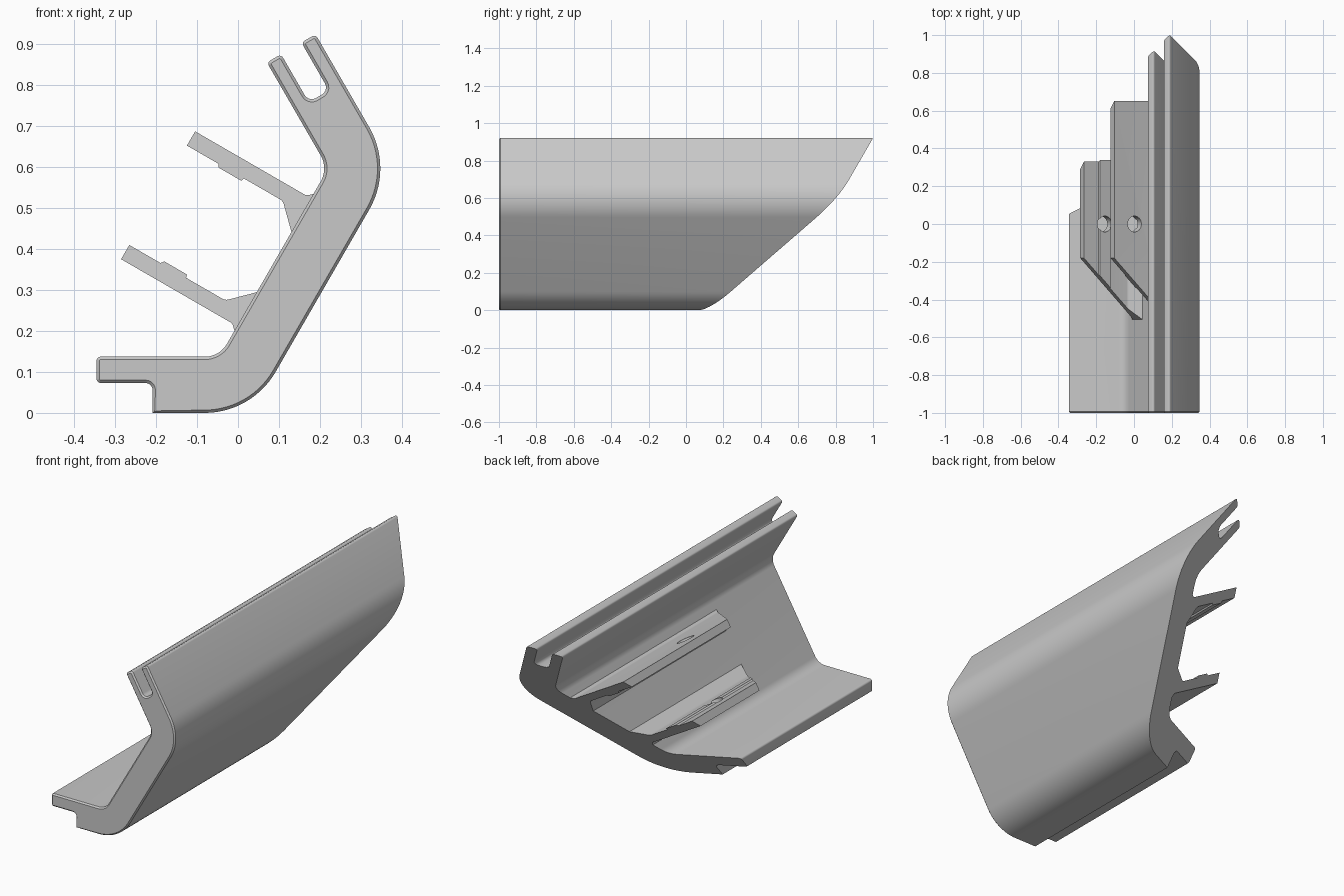
import bpy, bmesh, math
from mathutils import Vector, Matrix

if "Cube" in bpy.data.objects:
    bpy.data.objects.remove(bpy.data.objects["Cube"])

grey = bpy.data.materials.new("plain grey")
grey.use_nodes = True
grey.diffuse_color = (0.58, 0.58, 0.58, 1)
grey.node_tree.nodes["Principled BSDF"].inputs["Base Color"].default_value = (0.58, 0.58, 0.58, 1)

C, S = math.cos(math.radians(30)), 0.5
ALONG = Vector((S, C))      # web direction in the x-z section
ACROSS = Vector((C, -S))    # rib direction, towards the web


def rounded(corners):
    """Turn (point, radius) corners into a filleted outline."""
    out = []
    for i, (p, r) in enumerate(corners):
        if not r:
            out.append(p)
            continue
        a = (corners[i - 1][0] - p).normalized()
        b = (corners[(i + 1) % len(corners)][0] - p).normalized()
        half = a.angle(b) / 2
        t = r / math.tan(half)
        centre = p + (a + b).normalized() * r / math.sin(half)
        v1 = (p + a * t - centre).normalized()
        v2 = (p + b * t - centre).normalized()
        n = 14 if r > 0.05 else 5
        for k in range(n + 1):
            out.append(centre + (v1 * math.sin((1 - k / n) * v1.angle(v2))
                                 + v2 * math.sin(k / n * v1.angle(v2))).normalized() * r)
    return out


def mitre(p):
    """Slanted back end, running 45 degrees along the web."""
    return 0.108 + p.dot(ALONG)


def extrude(name, outline, front, back, chamfer=0):
    bm = bmesh.new()
    f = [bm.verts.new((p.x, front(p), p.y)) for p in outline]
    b = [bm.verts.new((p.x, back(p), p.y)) for p in outline]
    cap = bm.faces.new(f)
    bm.faces.new(b[::-1])
    for i in range(len(f)):
        bm.faces.new((f[i - 1], b[i - 1], b[i], f[i]))
    bmesh.ops.recalc_face_normals(bm, faces=bm.faces)
    if chamfer:
        bmesh.ops.inset_region(bm, faces=[cap], thickness=chamfer, depth=chamfer)
    mesh = bpy.data.meshes.new(name)
    bm.to_mesh(mesh)
    bm.free()
    mesh.materials.append(grey)
    ob = bpy.data.objects.new(name, mesh)
    bpy.context.collection.objects.link(ob)
    return ob


def activate(ob):
    bpy.ops.object.select_all(action='DESELECT')
    ob.select_set(True)
    bpy.context.view_layer.objects.active = ob


# Main bent rail: foot, sloping web and a slotted upper arm
thick = 0.137
low, high = Vector((0.034, 0)), Vector((0.378, 0.596))
tip = Vector((0.189, 0.923))
inward, down = Vector((-C, -S)), Vector((S, -C))


def arm(across, depth):
    return tip + inward * across + down * depth


edge, chamfer = 0.01, 0.007
rail = [
    (Vector((-0.208, 0)), 0), (low, 0.2), (high, 0.2),
    (arm(0, 0), edge), (arm(0.04, 0), edge),
    (arm(0.04, 0.135), 0.02), (arm(thick - 0.04, 0.135), 0.02),
    (arm(thick - 0.04, 0), edge), (arm(thick, 0), edge),
    (high - Vector((thick / C, 0)), 0.063),
    (Vector((low.x - thick * math.tan(math.radians(30)), thick)), 0.063),
    (Vector((-0.345, thick)), edge), (Vector((-0.345, 0.073)), edge),
    (Vector((-0.208, 0.073)), 0.018),
]
body = extrude("bent_rail", rounded(rail), lambda p: -1 + chamfer, mitre, chamfer)
parts = [body]


# Two mirrored ribs on the inner side, each with a pad, gussets and a hole
def rib(name, origin, side):
    h, pad, w = 0.02, 0.124, 0.036
    shape = [
        (0, h, 0), (pad - w, h, 0), (pad - w + 0.006, h + 0.008, 0),
        (pad + w - 0.002, h + 0.008, 0), (pad + w, h, 0),
        (0.27, h, 0.02), (0.33, 0.079, 0), (0.345, 0.079, 0),
        (0.345, -0.036, 0), (0.33, -0.036, 0), (0.313, -h, 0.015), (0, -h, 0),
    ]
    corners = [(origin + ACROSS * s + ALONG * n * side, r) for s, n, r in shape]
    ob = extrude(name, rounded(corners),
                 lambda p: -0.18 - (p - origin).dot(ACROSS), mitre)
    # screw hole cutter
    c = origin + ACROSS * pad
    bm = bmesh.new()
    bmesh.ops.create_cone(bm, cap_ends=True, segments=32, radius1=0.042, radius2=0.042,
                          depth=0.15, matrix=Matrix.Translation((c.x, 0, c.y))
                          @ Matrix.Rotation(math.radians(30), 4, 'Y'))
    mesh = bpy.data.meshes.new("hole_cutter")
    bm.to_mesh(mesh)
    bm.free()
    mesh.materials.append(grey)
    cutter = bpy.data.objects.new("hole_cutter", mesh)
    cutter.hide_render = True
    bpy.context.collection.objects.link(cutter)
    mod = ob.modifiers.new("hole", 'BOOLEAN')
    mod.operation, mod.solver, mod.object = 'DIFFERENCE', 'EXACT', cutter
    activate(ob)
    bpy.ops.object.modifier_apply(modifier=mod.name)
    bpy.data.objects.remove(cutter)
    parts.append(ob)


rib("lower_rib", Vector((-0.275, 0.392)), 1)
rib("upper_rib", Vector((-0.1145, 0.669)), -1)

for ob in parts:
    activate(ob)
    bpy.ops.object.shade_smooth_by_angle(angle=math.radians(25))
